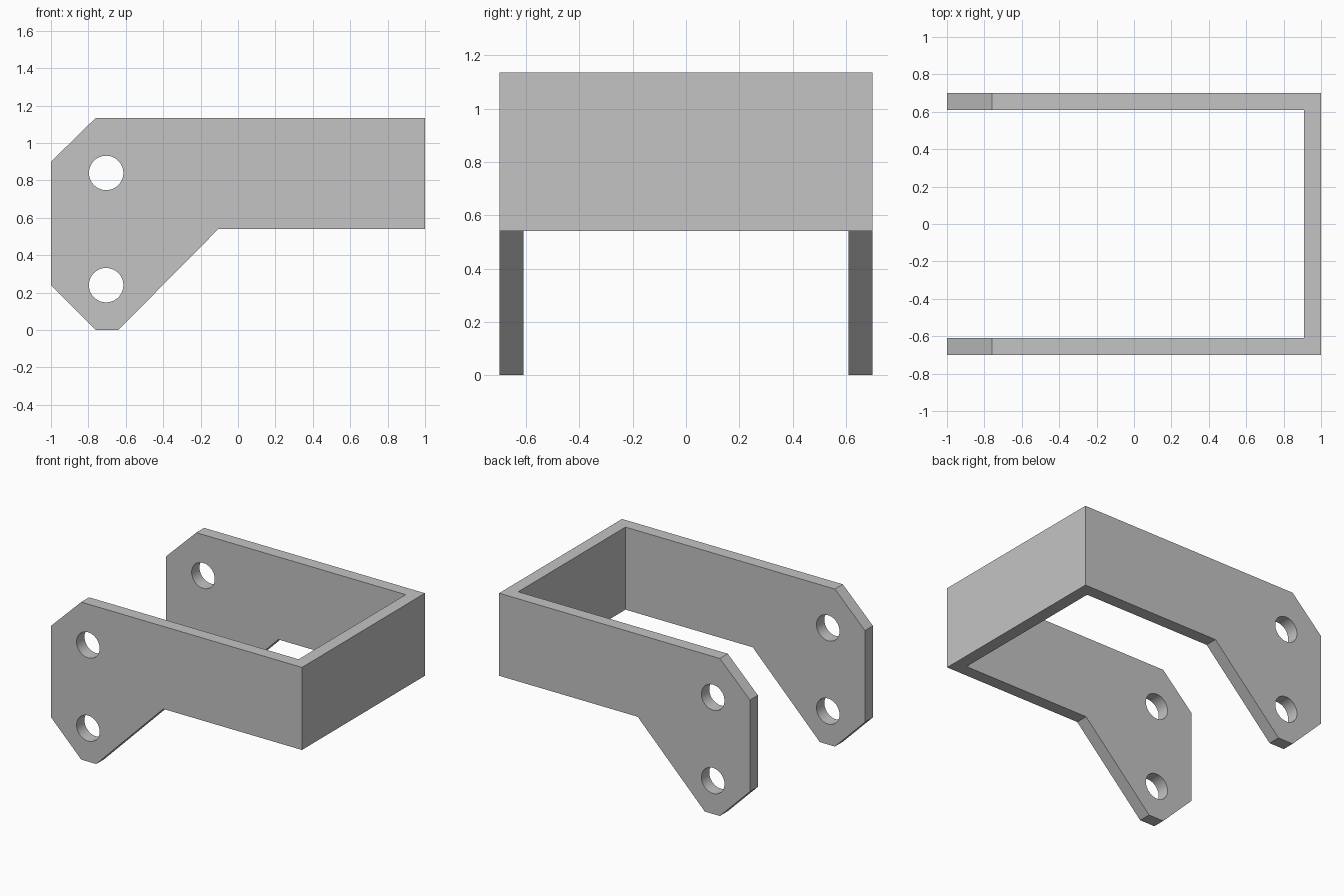
import bpy
import bmesh
import math

cube = bpy.data.objects.get("Cube")
if cube:
    bpy.data.objects.remove(cube, do_unlink=True)

HALF_WIDTH, WALL = 0.7, 0.09
TOP, ARM_BOTTOM = 1.135, 0.54

# Grey finish
grey = bpy.data.materials.new("plain_grey")
grey.use_nodes = True
colour = (0.55, 0.55, 0.55, 1)
grey.diffuse_color = colour
grey.node_tree.nodes["Principled BSDF"].inputs["Base Color"].default_value = colour


def prism(name, outline, half_depth):
    """Extrude an x-z outline along y."""
    bm = bmesh.new()
    face = bm.faces.new([bm.verts.new((x, -half_depth, z)) for x, z in outline])
    grown = bmesh.ops.extrude_face_region(bm, geom=[face])["geom"]
    verts = [v for v in grown if isinstance(v, bmesh.types.BMVert)]
    bmesh.ops.translate(bm, verts=verts, vec=(0, 2 * half_depth, 0))
    bmesh.ops.recalc_face_normals(bm, faces=bm.faces)
    mesh = bpy.data.meshes.new(name)
    bm.to_mesh(mesh)
    bm.free()
    mesh.materials.append(grey)
    obj = bpy.data.objects.new(name, mesh)
    bpy.context.collection.objects.link(obj)
    return obj


def cut(target, cutter):
    """Subtract the cutter, then remove it."""
    cutter.hide_render = True
    mod = target.modifiers.new("cut", 'BOOLEAN')
    mod.operation, mod.solver, mod.object = 'DIFFERENCE', 'EXACT', cutter
    bpy.context.view_layer.objects.active = target
    bpy.ops.object.modifier_apply(modifier=mod.name)
    bpy.data.objects.remove(cutter, do_unlink=True)


# Bracket body: side outline with chamfered ends and a sloped lower edge
bracket = prism("u_bracket", [
    (-1, 0.9), (-0.76, TOP), (1, TOP), (1, ARM_BOTTOM),
    (-0.105, ARM_BOTTOM), (-0.64, 0), (-0.76, 0), (-1, 0.24)], HALF_WIDTH)

# Open middle leaves two side plates and the end wall
inner_x = 1 - WALL
cut(bracket, prism("inner_cutter", [
    (-2, -1), (inner_x, -1), (inner_x, 2), (-2, 2)], HALF_WIDTH - WALL))

# Two bolt holes through both side plates
for z in (0.24, 0.84):
    ring = [2 * math.pi * i / 48 for i in range(48)]
    cut(bracket, prism("hole_cutter", [
        (-0.705 + 0.092 * math.cos(a), z + 0.092 * math.sin(a)) for a in ring], 1))

# Smooth hole walls, sharp plate edges
bpy.ops.object.select_all(action='DESELECT')
bracket.select_set(True)
bpy.context.view_layer.objects.active = bracket
bpy.ops.object.shade_smooth_by_angle(angle=math.radians(30))
